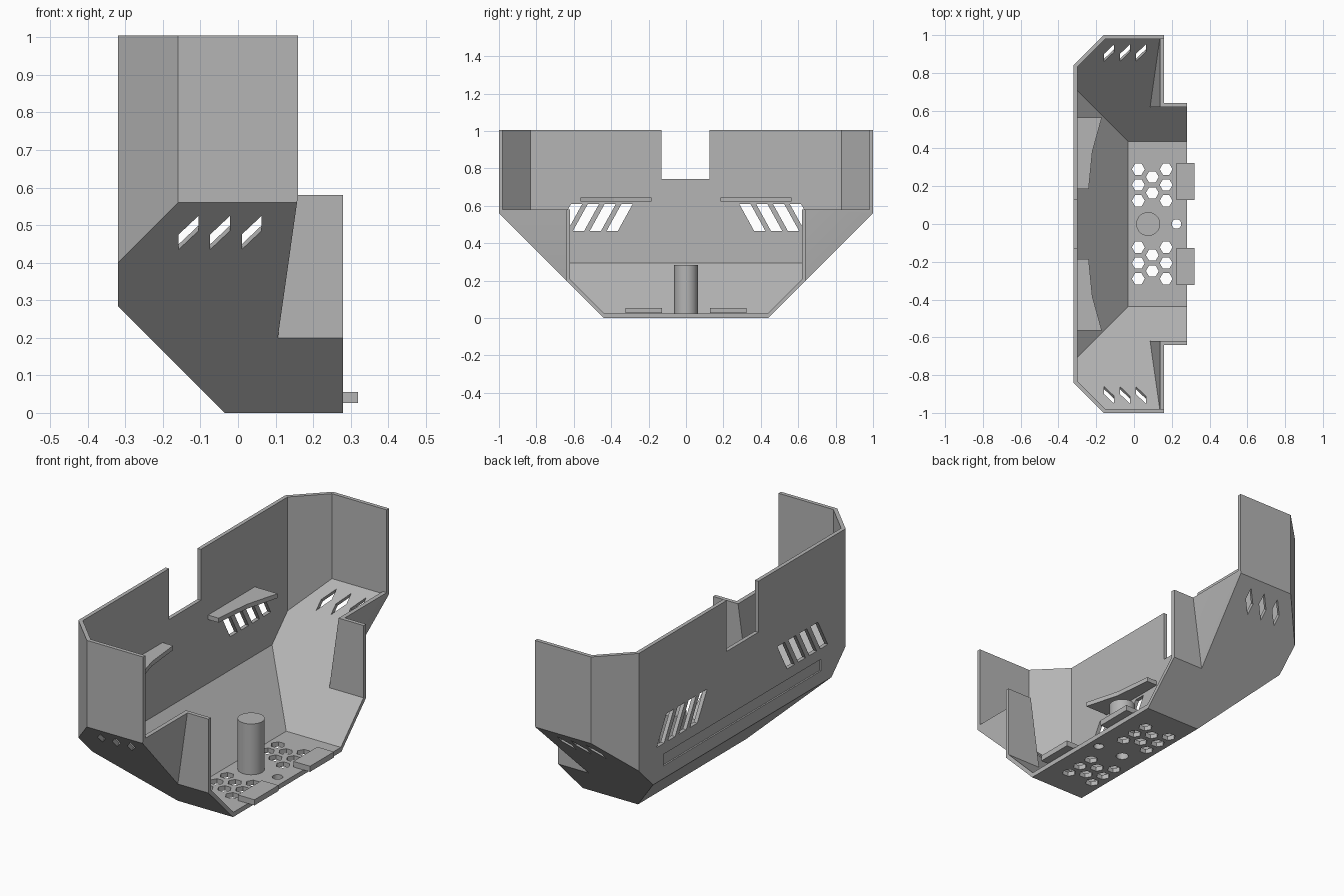
import bpy, bmesh, math
from mathutils import Vector

if "Cube" in bpy.data.objects:
    bpy.data.objects.remove(bpy.data.objects["Cube"], do_unlink=True)

GREY = (0.46, 0.46, 0.46, 1)
mat = bpy.data.materials.new("matte grey")
mat.use_nodes = True
mat.diffuse_color = GREY
mat.node_tree.nodes["Principled BSDF"].inputs["Base Color"].default_value = GREY


def finish(name, bm):
    bmesh.ops.recalc_face_normals(bm, faces=bm.faces)
    mesh = bpy.data.meshes.new(name)
    bm.to_mesh(mesh)
    bm.free()
    mesh.materials.append(mat)
    obj = bpy.data.objects.new(name, mesh)
    bpy.context.collection.objects.link(obj)
    return obj


def convex(name, planes):
    """Block trimmed by planes, each a normal and a limit."""
    bm = bmesh.new()
    bmesh.ops.create_cube(bm, size=4)
    for n, d in planes:
        n = Vector(n)
        cut = bmesh.ops.bisect_plane(bm, geom=bm.verts[:] + bm.edges[:] + bm.faces[:],
                                     plane_co=n * (d / n.length_squared), plane_no=n,
                                     clear_outer=True)
        edges = [e for e in cut["geom_cut"] if isinstance(e, bmesh.types.BMEdge)]
        if edges:
            bmesh.ops.contextual_create(bm, geom=edges)
    return finish(name, bm)


def prism(name, points, direction):
    """Polygon pushed along a direction."""
    bm = bmesh.new()
    face = bm.faces.new([bm.verts.new(p) for p in points])
    top = bmesh.ops.extrude_face_region(bm, geom=[face])["geom"]
    bmesh.ops.translate(bm, vec=direction,
                        verts=[v for v in top if isinstance(v, bmesh.types.BMVert)])
    return finish(name, bm)


def box(name, x, y, z):
    pts = [(x[0], y[0], z[0]), (x[1], y[0], z[0]), (x[1], y[1], z[0]), (x[0], y[1], z[0])]
    return prism(name, pts, (0, 0, z[1] - z[0]))


def rod(name, x, y, r, z0, z1, sides):
    pts = [(x + r * math.cos(math.tau * i / sides),
            y + r * math.sin(math.tau * i / sides), z0) for i in range(sides)]
    return prism(name, pts, (0, 0, z1 - z0))


def boolean(obj, other, kind="DIFFERENCE"):
    mod = obj.modifiers.new("cut", "BOOLEAN")
    mod.operation, mod.solver, mod.object = kind, "EXACT", other
    bpy.context.view_layer.objects.active = obj
    bpy.ops.object.modifier_apply(modifier=mod.name)
    bpy.data.objects.remove(other, do_unlink=True)


def hull(t, floor):
    """Shared hull planes, moved inward by wall thickness t."""
    r = t * math.sqrt(2)
    planes = [((-1, 0, 0), 0.32 - t), ((0, 0, -1), -floor), ((-1, 0, -1), 0.035 - r)]
    for s in (-1, 1):
        planes += [((0, s, 0), 1 - t), ((0, s, -1), 0.44 - r), ((-1, s, 0), 1.16 - r)]
    return planes


def sides(y):
    return [((0, s, 0), y) for s in (-1, 1)]


# Shell: wide upper tray joined to the deeper middle bay
WALL, FLOOR, STEP, LEAN = 0.02, 0.024, 0.58, 0.142
lean_n, lean_d = (1, 0, -LEAN), 0.16 - LEAN * STEP
shell = convex("shell", hull(0, 0) + [((0, 0, 1), 1.005), ((1, 0, 0), 0.16), (lean_n, lean_d)])
bay = convex("bay", hull(0, 0) + sides(0.64) + [((0, 0, 1), STEP), ((1, 0, 0), 0.28)])
boolean(shell, bay, "UNION")

# Hollow inside, open on top and along one side
inner = hull(WALL, FLOOR)
for planes in ([(lean_n, lean_d - 0.022)], sides(0.62), [((0, 0, -1), -STEP)]):
    boolean(shell, convex("hollow", inner + planes))

# Notch and shallow groove in the back wall
boolean(shell, box("notch", (-0.5, -0.2), (-0.131, 0.126), (0.743, 1.2)))
boolean(shell, box("groove", (-0.5, -0.312), (-0.64, 0.64), (0.35, 0.41)))

# Slanted vents in the back wall and in both end slopes
for s in (-1, 1):
    for i in range(4):
        y = 0.285 + 0.09 * i
        outline = [(y, 0.61), (y + 0.06, 0.61), (y + 0.14, 0.465), (y + 0.08, 0.465)]
        boolean(shell, prism("vent", [(-0.4, s * a, z) for a, z in outline], (0.15, 0, 0)))
    for i in range(3):
        x = -0.158 + 0.084 * i
        outline = [(x, 0.435), (x + 0.053, 0.485), (x + 0.053, 0.525), (x, 0.475)]
        pts = [(a, s * (z + 0.47), z - 0.03) for a, z in outline]
        boolean(shell, prism("vent", pts, (0, -s * 0.08, 0.08)))

# Post standing on the floor, with a blind screw hole from below
boolean(shell, rod("post", 0.075, 0, 0.063, 0.01, 0.285, 48), "UNION")
boolean(shell, rod("screw_hole", 0.075, 0, 0.03, -0.1, 0.22, 32))
boolean(shell, rod("cable_hole", 0.225, 0, 0.025, -0.1, 0.1, 32))

# Hexagonal floor vents
for s in (-1, 1):
    for x, ys in ((0.023, (0.123, 0.207, 0.29)), (0.097, (0.165, 0.249)),
                  (0.17, (0.123, 0.207, 0.29))):
        for y in ys:
            boolean(shell, rod("hex_hole", x, s * y, 0.034, -0.1, 0.1, 6))

# Brackets on the back wall and tabs on the floor edge
for s, side in ((1, "left"), (-1, "right")):
    outline = [(-0.305, 0.185), (-0.24, 0.185), (-0.22, 0.385), (-0.17, 0.565), (-0.305, 0.565)]
    prism(side + "_bracket", [(x, s * y, 0.622) for x, y in outline], (0, 0, 0.023))
    box(side + "_tab", (0.225, 0.32), sorted((s * 0.128, s * 0.323)), (0.026, 0.055))

# Smooth the round post only
bpy.ops.object.select_all(action="DESELECT")
shell.select_set(True)
bpy.context.view_layer.objects.active = shell
bpy.ops.object.shade_smooth_by_angle(angle=math.radians(25))
